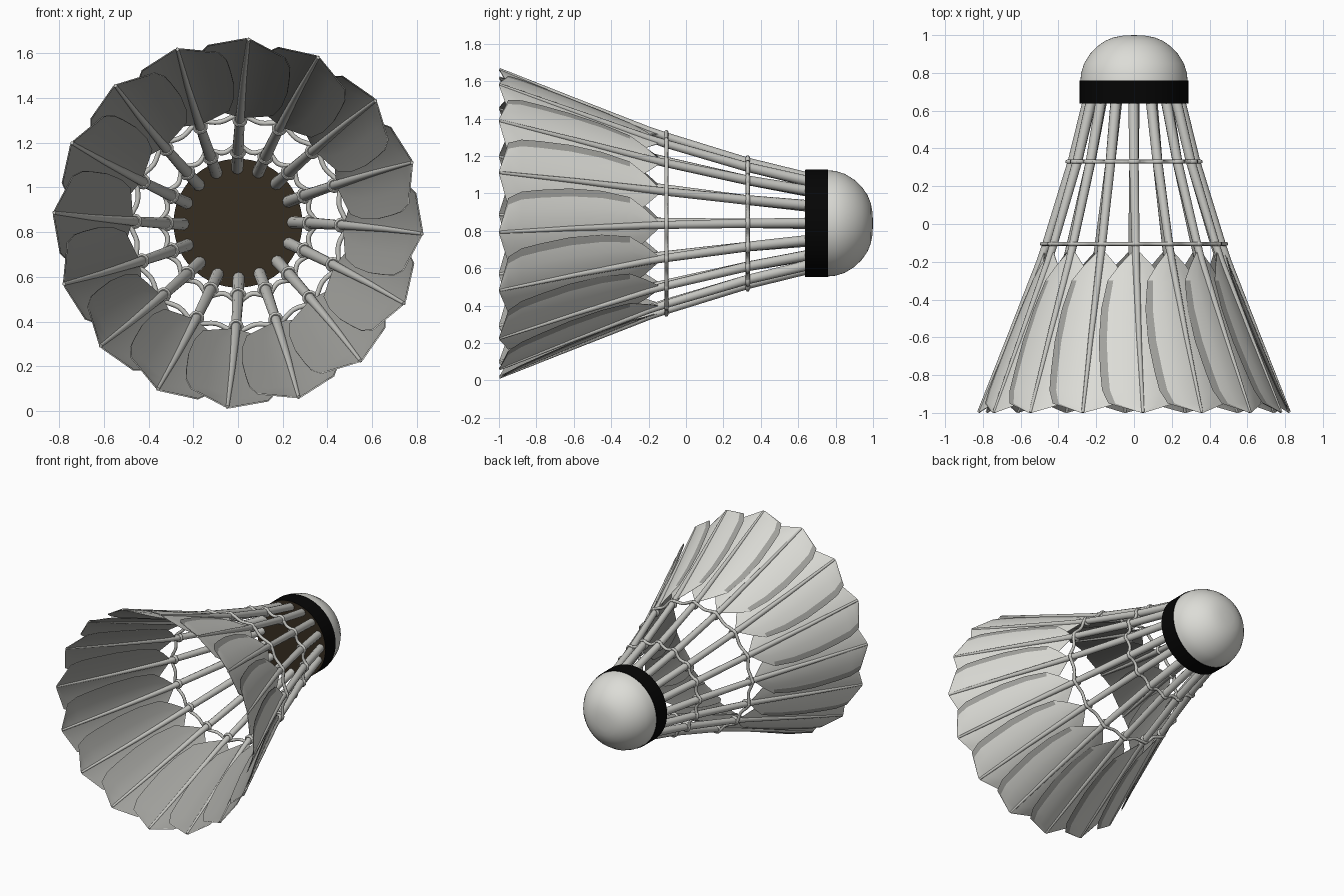
import bpy, bmesh, math
from mathutils import Vector

if "Cube" in bpy.data.objects:
    bpy.data.objects.remove(bpy.data.objects["Cube"])

CZ = 0.84          # height of the axis, which runs along y
N = 16             # feathers

def material(name, rgb):
    m = bpy.data.materials.new(name)
    m.diffuse_color = (*rgb, 1)
    m.use_nodes = True
    m.node_tree.nodes["Principled BSDF"].inputs["Base Color"].default_value = m.diffuse_color
    return m

WHITE = material("feather white", (0.72, 0.72, 0.68))
GREY = material("feather inner grey", (0.36, 0.36, 0.34))
QUILL = material("quill grey", (0.56, 0.56, 0.53))
BLACK = material("band black", (0.0015, 0.0015, 0.0015))
BROWN = material("dark brown", (0.037, 0.026, 0.015))

def finish(name, bm, mats, angle=35, recalc=True):
    if recalc:
        bmesh.ops.recalc_face_normals(bm, faces=bm.faces)
    me = bpy.data.meshes.new(name)
    bm.to_mesh(me)
    bm.free()
    for m in mats:
        me.materials.append(m)
    ob = bpy.data.objects.new(name, me)
    bpy.context.collection.objects.link(ob)
    bpy.ops.object.select_all(action='DESELECT')
    ob.select_set(True)
    bpy.context.view_layer.objects.active = ob
    bpy.ops.object.shade_smooth_by_angle(angle=math.radians(angle))
    return ob

def polar(a, r, y):
    return Vector((r * math.cos(a), y, CZ + r * math.sin(a)))

def lathe(name, profile, mat, seg=64):
    """Spin (y, radius) points round the axis."""
    bm = bmesh.new()
    vs = [bm.verts.new(polar(0, r, y)) for y, r in profile]
    es = [bm.edges.new(p) for p in zip(vs, vs[1:])]
    bmesh.ops.spin(bm, geom=vs + es, cent=(0, 0, CZ), axis=(0, 1, 0),
                   angle=math.tau, steps=seg)
    bmesh.ops.remove_doubles(bm, verts=bm.verts, dist=1e-4)
    return finish(name, bm, [mat])

def tube(bm, pts, radii, seg=10, closed=False):
    """Sweep a round section along points."""
    n, rings = len(pts), []
    for i, p in enumerate(pts):
        a = pts[(i - 1) % n] if closed or i else p
        b = pts[(i + 1) % n] if closed or i < n - 1 else p
        d = (b - a).normalized()
        ref = Vector((0, 1, 0)) if closed else Vector((p.x, 0, p.z - CZ)).normalized()
        u = (ref - d * ref.dot(d)).normalized()
        v = d.cross(u)
        rings.append([bm.verts.new(p + radii[i] * (u * math.cos(t) + v * math.sin(t)))
                      for t in (math.tau * k / seg for k in range(seg))])
    for i in range(n if closed else n - 1):
        q, s = rings[i], rings[(i + 1) % n]
        for k in range(seg):
            bm.faces.new((q[k], q[(k + 1) % seg], s[(k + 1) % seg], s[k]))
    if not closed:
        bm.faces.new(rings[0])
        bm.faces.new(rings[-1])

# Quill path: flaring radius and slight twist
KNOTS = [(0.66, 0.242), (0.33, 0.325), (-0.11, 0.465), (-0.2, 0.497),
         (-0.6, 0.66), (-1.0, 0.825)]

def radius(y):
    for (y0, r0), (y1, r1) in zip(KNOTS, KNOTS[1:]):
        if y >= y1:
            return r0 + (r1 - r0) * (y0 - y) / (y0 - y1)
    return KNOTS[-1][1]

def twist(y):
    return math.radians(0.8 - 4.1 * (0.64 - y) / 1.64)

# Cork head, band and underside
lathe("cork_head", [(0.755, 0.0), (0.755, 0.284), (0.80, 0.280), (0.85, 0.264), (0.90, 0.233),
                    (0.94, 0.195), (0.97, 0.152), (0.988, 0.108), (0.997, 0.06), (1.0, 0.0)], WHITE)
lathe("head_band", [(0.638, 0.28), (0.638, 0.288), (0.76, 0.288), (0.76, 0.27)], BLACK)
lathe("head_underside", [(0.637, 0.0), (0.637, 0.286), (0.65, 0.286)], BROWN)

# Quills
bm = bmesh.new()
for i in range(N):
    a = math.tau * i / N
    ys = [k[0] for k in KNOTS[:-1]] + [-0.998]
    tube(bm, [polar(a + twist(y), radius(y), y) for y in ys],
         [0.028, 0.026, 0.022, 0.02, 0.014, 0.008])
finish("quills", bm, [QUILL], 50)

# Feather vanes: outline as (y, half width); one side tucks under its neighbour
OUTLINE = [(-0.15, 0.022), (-0.22, 0.09), (-0.30, 0.155), (-0.45, 0.195), (-0.62, 0.215),
           (-0.78, 0.215), (-0.88, 0.21), (-0.95, 0.18), (-0.998, 0.012)]
ACROSS = (-1, -0.5, 0, 0.5, 0.8, 1)

def vane_layer(bm, a, lift, inner):
    rows = []
    for y, w in OUTLINE:
        r = radius(y)
        row = []
        for f in ACROSS:
            drop = 0.04 * (w / 0.2) * f if f < 0 else 0.002 * f
            row.append(bm.verts.new(polar(a + twist(y) + f * w / r, r + drop + lift, y)))
        rows.append(row)
    for j, (p, q) in enumerate(zip(rows, rows[1:])):
        for k in range(len(ACROSS) - 1):
            loop = (p[k], p[k + 1], q[k + 1], q[k])
            face = bm.faces.new(loop[::-1] if inner else loop)
            # grey inside, and a grey margin along the outer free edge
            face.material_index = int(inner or (k == len(ACROSS) - 2 and j >= 2))

bm = bmesh.new()
for i in range(N):
    vane_layer(bm, math.tau * i / N, 0.0025, False)
    vane_layer(bm, math.tau * i / N, -0.0025, True)
finish("feather_vanes", bm, [WHITE, GREY], 35, False)

# Binding threads with a knot round each quill
for name, y, qr in (("front_thread", 0.33, 0.026), ("rear_thread", -0.105, 0.022)):
    bm = bmesh.new()
    R, n = radius(y), N * 8
    pts = [polar(math.tau * k / n + twist(y), R + 0.008 + 0.012 * math.cos(math.tau * k / 8), y)
           for k in range(n)]
    tube(bm, pts, [0.011] * n, 8, True)
    for i in range(N):
        a = math.tau * i / N + twist(y)
        c = polar(a, R, y)
        out = Vector((math.cos(a), 0, math.sin(a)))
        side = Vector((-math.sin(a), 0, math.cos(a)))
        loop = [c + (qr + 0.003) * (out * math.cos(t) + side * math.sin(t))
                for t in (math.tau * k / 12 for k in range(12))]
        tube(bm, loop, [0.011] * 12, 6, True)
    finish(name, bm, [QUILL], 60)
